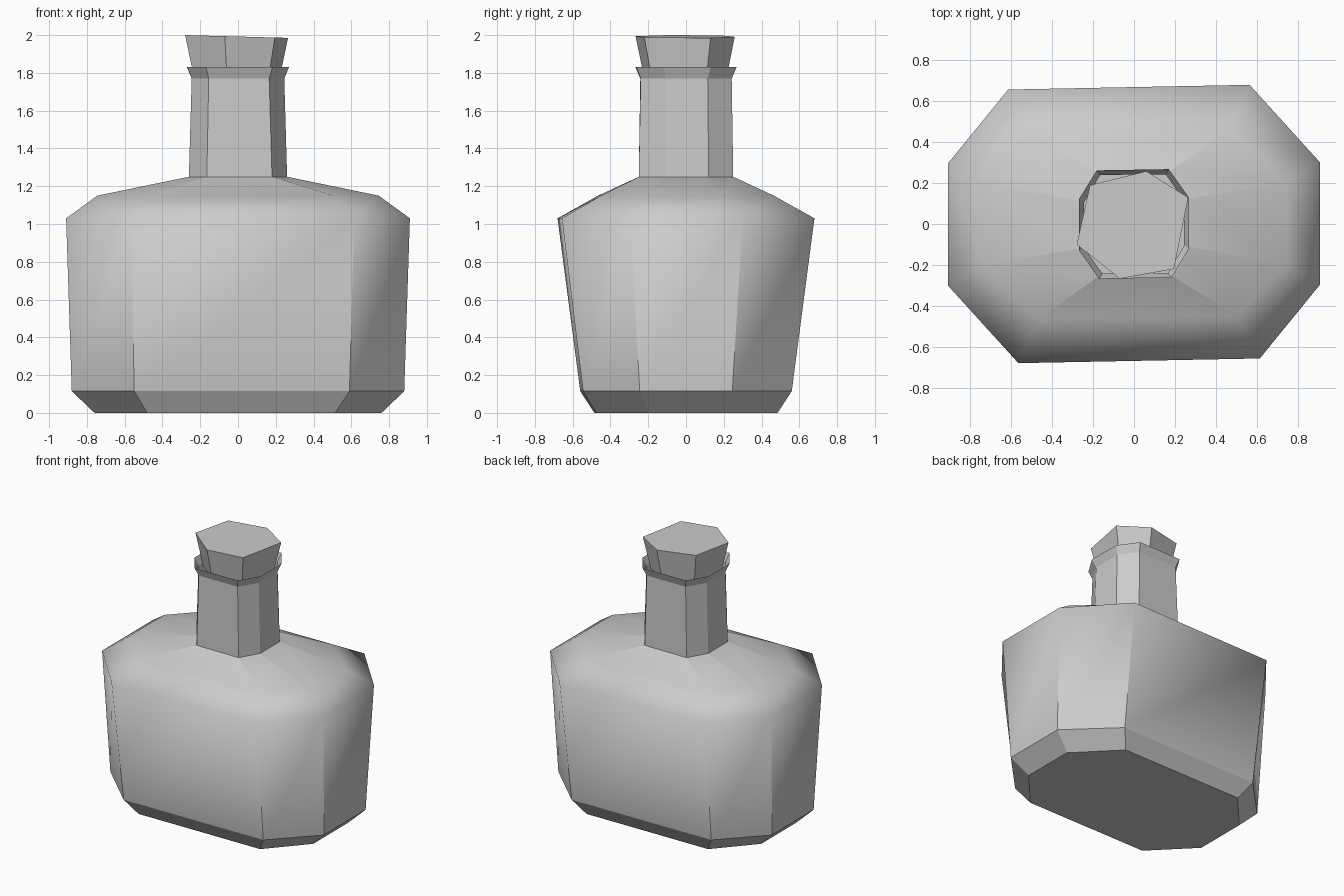
import bpy, bmesh

if "Cube" in bpy.data.objects:
    bpy.data.objects.remove(bpy.data.objects["Cube"])


def loft(name, rings, cap_bottom, cap_top, smooth_levels=()):
    """Skin a stack of equal-length rings; edges touching only smooth levels stay soft."""
    bm = bmesh.new()
    levels = [[bm.verts.new(p) for p in ring] for ring in rings]
    n = len(rings[0])
    for lo, hi in zip(levels, levels[1:]):
        for i in range(n):
            j = (i + 1) % n
            bm.faces.new((lo[i], lo[j], hi[j], hi[i]))
    if cap_bottom:
        bm.faces.new(levels[0][::-1])
    if cap_top:
        bm.faces.new(levels[-1])
    soft = {v for k in smooth_levels for v in levels[k]}
    for f in bm.faces:
        f.smooth = True
    for e in bm.edges:
        e.smooth = e.verts[0] in soft and e.verts[1] in soft
    mesh = bpy.data.meshes.new(name)
    bm.to_mesh(mesh)
    bm.free()
    obj = bpy.data.objects.new(name, mesh)
    bpy.context.collection.objects.link(obj)
    return obj


def half_turn(z, pts):
    """Complete a ring from its back half by a half turn about z."""
    return [(x, y, z) for x, y in pts] + [(-x, -y, z) for x, y in pts]


# Bottle: slightly skewed octagon sections, from base to flared open lip
bottle_rings = [half_turn(z, pts) for z, pts in [
    (0.00, [(0.76, 0.20), (0.48, 0.485), (-0.515, 0.475), (-0.76, 0.20)]),
    (0.115, [(0.88, 0.245), (0.55, 0.56), (-0.59, 0.545), (-0.88, 0.245)]),
    (1.03, [(0.91, 0.30), (0.565, 0.68), (-0.615, 0.657), (-0.91, 0.295)]),
    (1.15, [(0.745, 0.205), (0.465, 0.465), (-0.505, 0.45), (-0.745, 0.20)]),
    (1.25, [(0.26, 0.12), (0.165, 0.25), (-0.18, 0.25), (-0.26, 0.11)]),
    (1.77, [(0.245, 0.115), (0.155, 0.242), (-0.165, 0.24), (-0.245, 0.105)]),
    (1.83, [(0.268, 0.13), (0.17, 0.268), (-0.182, 0.262), (-0.27, 0.12)]),
]]
loft("bottle", bottle_rings, True, False, smooth_levels=(2, 3))

# Stopper: tapered hexagon with a slightly tilted top
top = [(0.265, 0.13), (0.06, 0.258), (-0.215, 0.19),
       (-0.28, -0.10), (-0.07, -0.267), (0.195, -0.22)]
stopper_rings = [
    [(x * 0.82, y * 0.82, 1.76) for x, y in top],
    [(x, y, 2.0 - 0.027 * (x + 0.28)) for x, y in top],
]
loft("stopper", stopper_rings, True, True)
